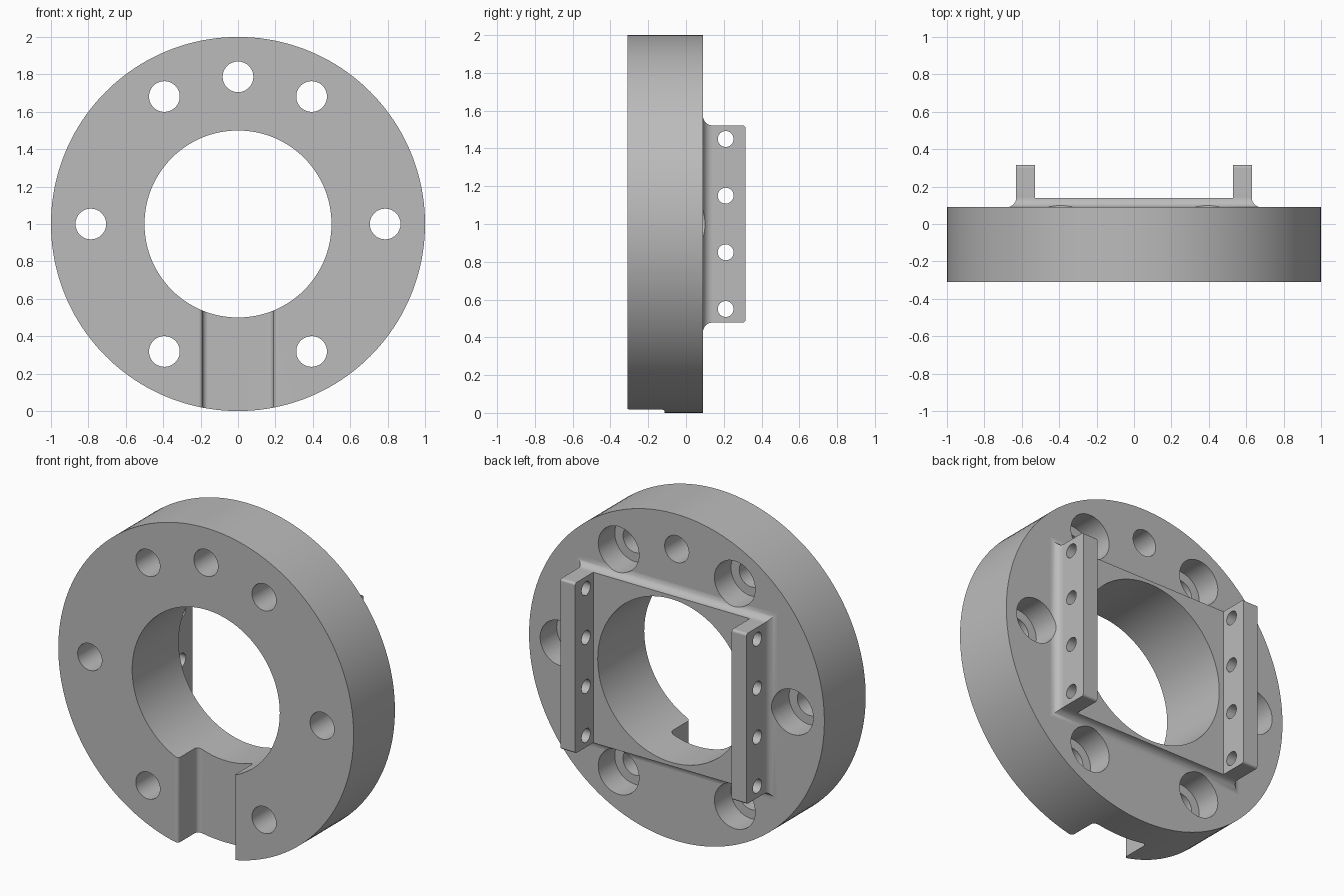
import bpy, bmesh
from math import sin, cos, pi, radians
from mathutils import Vector

cube = bpy.data.objects.get("Cube")
if cube:
    bpy.data.objects.remove(cube, do_unlink=True)

FRONT, BACK, PAD_TOP, RAIL_TOP = -0.31, 0.09, 0.14, 0.315
RAIL_IN, RAIL_OUT, HALF_H = 0.53, 0.63, 0.522

grey = bpy.data.materials.new("machined grey")
grey.use_nodes = True
colour = (0.5, 0.5, 0.5, 1)
grey.diffuse_color = colour
grey.node_tree.nodes["Principled BSDF"].inputs["Base Color"].default_value = colour


def loft(name, sections):
    """Closed solid through matching loops of points."""
    bm = bmesh.new()
    loops = [[bm.verts.new(p) for p in s] for s in sections]
    n = len(loops[0])
    for a, b in zip(loops, loops[1:]):
        for i in range(n):
            j = (i + 1) % n
            bm.faces.new((a[i], a[j], b[j], b[i]))
    bm.faces.new(loops[0])
    bm.faces.new(loops[-1])
    bmesh.ops.recalc_face_normals(bm, faces=bm.faces)
    mesh = bpy.data.meshes.new(name)
    bm.to_mesh(mesh)
    bm.free()
    mesh.materials.append(grey)
    obj = bpy.data.objects.new(name, mesh)
    bpy.context.collection.objects.link(obj)
    return obj


def lathe_y(name, profile, x=0, z=1, n=48):
    """Turned solid about a y axis; profile holds (radius, y)."""
    return loft(name, [[(x + r * cos(2 * pi * i / n), y, z + r * sin(2 * pi * i / n))
                        for i in range(n)] for r, y in profile])


def arc(cx, cy, r, start, end, n=8):
    return [(cx + r * cos(radians(start + (end - start) * i / n)),
             cy + r * sin(radians(start + (end - start) * i / n))) for i in range(n + 1)]


def apply(obj, mod):
    bpy.context.view_layer.objects.active = obj
    bpy.ops.object.modifier_apply(modifier=mod.name)


def cut(targets, cutter):
    for obj in targets:
        mod = obj.modifiers.new("cut", 'BOOLEAN')
        mod.operation, mod.solver, mod.object = 'DIFFERENCE', 'EXACT', cutter
        apply(obj, mod)
    bpy.data.objects.remove(cutter, do_unlink=True)


# Round flange
flange = lathe_y("flange_ring", [(1, FRONT), (1, BACK)], n=160)

# Raised pad with a concave fillet around its foot
fillet = arc(0.05, PAD_TOP, 0.05, 180, 270)
pad = loft("mounting_pad", [
    [(sx * (RAIL_OUT + d), y, 1 + sz * (HALF_H + d))
     for sx, sz in ((-1, -1), (1, -1), (1, 1), (-1, 1))] for d, y in fillet])

# Centre bore
cut([flange, pad], lathe_y("bore_cutter", [(0.5, -1), (0.5, 1)], n=128))

# Bolt holes, counterbored from the back
for angle in (0, 60, 120, 180, 240, 300):
    x, z = 0.787 * cos(radians(angle)), 1 + 0.787 * sin(radians(angle))
    floor = BACK - 0.16
    cut([flange, pad], lathe_y("bolt_cutter", [
        (0.082, -1), (0.082, floor), (0.138, floor), (0.138, 1)], x, z))

# Plain hole at the top
cut([flange], lathe_y("pin_cutter", [(0.082, -1), (0.082, 1)], 0, 1.787))

# Front slot from the rim to the bore, with rounded wall edges
floor, half = -0.115, 0.19
side = ([(half + 0.02, FRONT - 0.1)] + arc(half + 0.02, FRONT + 0.02, 0.02, 270, 180, 5)
        + arc(half - 0.03, floor - 0.03, 0.03, 0, 90, 6))
outline = side + [(-x, y) for x, y in reversed(side)]
cut([flange], loft("slot_cutter", [[(x, y, z) for x, y in outline] for z in (-0.2, 0.9)]))

# Upright rails with cross holes
rails = []
r = 0.015
corner = arc(RAIL_TOP - r, HALF_H - r, r, 0, 90, 5)
profile = ([(PAD_TOP, -HALF_H)] + [(y, -h) for y, h in reversed(corner)]
           + corner + [(PAD_TOP, HALF_H)])
for name, sign in (("left_rail", 1), ("right_rail", -1)):
    rail = loft(name, [[(sign * x, y, 1 + h) for y, h in profile]
                       for x in (RAIL_IN, RAIL_OUT)])
    for i in range(4):
        z = 0.55 + 0.3 * i
        circle = [(0.21 + 0.042 * cos(2 * pi * k / 32), z + 0.042 * sin(2 * pi * k / 32))
                  for k in range(32)]
        cut([rail], loft("rail_hole_cutter", [[(sign * x, y, h) for y, h in circle]
                                              for x in (0.4, 0.8)]))
    rails.append(rail)

# Smooth curved walls, keep machined edges crisp
for obj in [flange, pad] + rails:
    bpy.ops.object.select_all(action='DESELECT')
    obj.select_set(True)
    bpy.context.view_layer.objects.active = obj
    bpy.ops.object.shade_smooth_by_angle(angle=radians(30))
    mod = obj.modifiers.new("flat faces", 'WEIGHTED_NORMAL')
    mod.keep_sharp = True
    apply(obj, mod)
